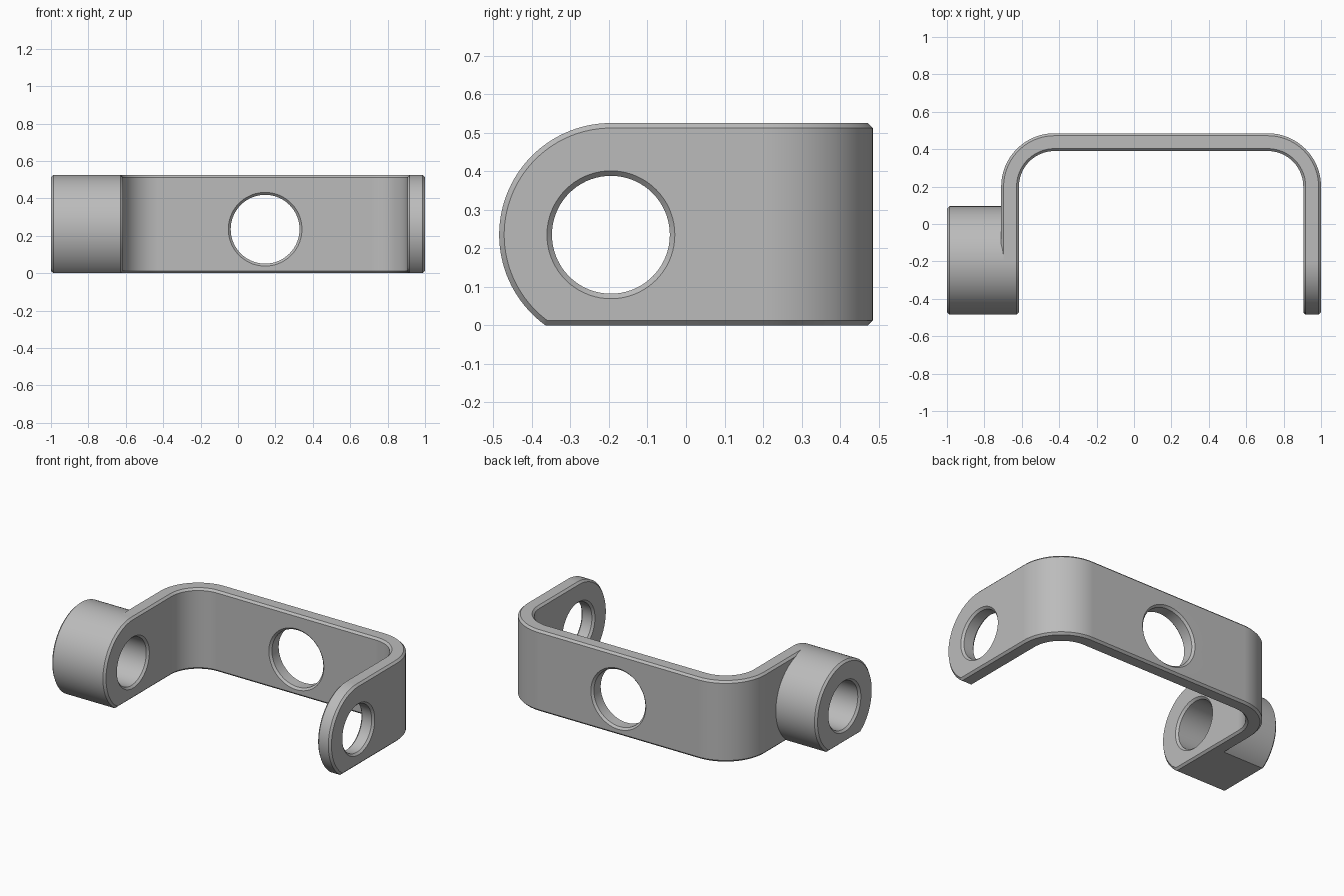
import bpy
import bmesh
from math import asin, cos, degrees, radians, sin

cube = bpy.data.objects.get("Cube")
if cube:
    bpy.data.objects.remove(cube, do_unlink=True)

steel = bpy.data.materials.new("grey metal")
steel.use_nodes = True
GREY = (0.5, 0.5, 0.5, 1)
steel.diffuse_color = GREY
steel.node_tree.nodes["Principled BSDF"].inputs["Base Color"].default_value = GREY

HEIGHT, END_RADIUS = 0.525, 0.29
PIVOT_Y, PIVOT_Z = -0.195, 0.235
LEFT, RIGHT, BACK, THICK = 1.0, -0.71, 0.485, 0.095
CORNER = 0.285
CHAMFER = 0.013


def arc(cx, cy, r, start, end, n):
    angles = [radians(start + (end - start) * i / n) for i in range(n + 1)]
    return [(cx + r * cos(a), cy + r * sin(a)) for a in angles]


def prism(name, outline, axis, low, high):
    """Extrude a 2D outline along an axis."""
    place = {"x": lambda p: (low, p[0], p[1]),
             "y": lambda p: (p[0], low, p[1]),
             "z": lambda p: (p[0], p[1], low)}[axis]
    bm = bmesh.new()
    face = bm.faces.new([bm.verts.new(place(p)) for p in outline])
    grown = bmesh.ops.extrude_face_region(bm, geom=[face])["geom"]
    for v in grown:
        if isinstance(v, bmesh.types.BMVert):
            v.co["xyz".index(axis)] = high
    bmesh.ops.recalc_face_normals(bm, faces=bm.faces)
    mesh = bpy.data.meshes.new(name)
    bm.to_mesh(mesh)
    bm.free()
    mesh.materials.append(steel)
    obj = bpy.data.objects.new(name, mesh)
    bpy.context.scene.collection.objects.link(obj)
    return obj


def finish(obj, cuts):
    """Cut the part, chamfer its sharp rims and shade it."""
    for cutter, operation in cuts:
        mod = obj.modifiers.new("cut", "BOOLEAN")
        mod.object, mod.operation, mod.solver = cutter, operation, "EXACT"
    bevel = obj.modifiers.new("chamfer", "BEVEL")
    bevel.width, bevel.segments = CHAMFER, 1
    bevel.limit_method, bevel.angle_limit = "ANGLE", radians(60)
    bevel.use_clamp_overlap = False
    bpy.ops.object.select_all(action="DESELECT")
    bpy.context.view_layer.objects.active = obj
    obj.select_set(True)
    for mod in list(obj.modifiers):
        bpy.ops.object.modifier_apply(modifier=mod.name)
    bpy.ops.object.shade_smooth_by_angle(angle=radians(30))
    weighted = obj.modifiers.new("even shading", "WEIGHTED_NORMAL")
    weighted.keep_sharp = True


# Bent strip seen from above, with overlong arms
bend_y, inner = BACK - CORNER, CORNER - THICK
left_x, right_x = LEFT - CORNER, RIGHT + CORNER
front = -0.7
strip = ([(LEFT, front)]
         + arc(left_x, bend_y, CORNER, 0, 90, 24)
         + arc(right_x, bend_y, CORNER, 90, 180, 24)
         + [(RIGHT, front), (RIGHT + THICK, front)]
         + arc(right_x, bend_y, inner, 180, 90, 24)
         + arc(left_x, bend_y, inner, 90, 0, 24)
         + [(LEFT - THICK, front)])
bracket = prism("bracket", strip, "z", -0.2, 0.8)

# Side outline that rounds the arm ends and flattens the underside
flat = degrees(asin(PIVOT_Z / END_RADIUS))
side = [(1, 0), (1, HEIGHT)] + arc(PIVOT_Y, PIVOT_Z, END_RADIUS, 90, 180 + flat, 48)
side_trim = prism("side_trim", side, "x", -1.2, 1.2)

# Holes through both arms and through the back
pivot_cut = prism("pivot_cut", arc(PIVOT_Y, PIVOT_Z, 0.153, 0, 355, 71), "x", -1.3, 1.3)
back_cut = prism("back_cut", arc((LEFT + RIGHT) / 2, PIVOT_Z, 0.184, 0, 355, 71), "y", 0.25, 0.7)
cutters = [side_trim, pivot_cut, back_cut]
for cutter in cutters:
    cutter.hide_render = True

finish(bracket, [(side_trim, "INTERSECT"), (pivot_cut, "DIFFERENCE"), (back_cut, "DIFFERENCE")])

# Thick boss on the right arm, flat underneath
disc = arc(PIVOT_Y, PIVOT_Z, END_RADIUS, -flat, 180 + flat, 96)
boss = prism("right_boss", disc, "x", -1, RIGHT + 0.03)
finish(boss, [(pivot_cut, "DIFFERENCE")])

for cutter in cutters:
    bpy.data.objects.remove(cutter, do_unlink=True)
